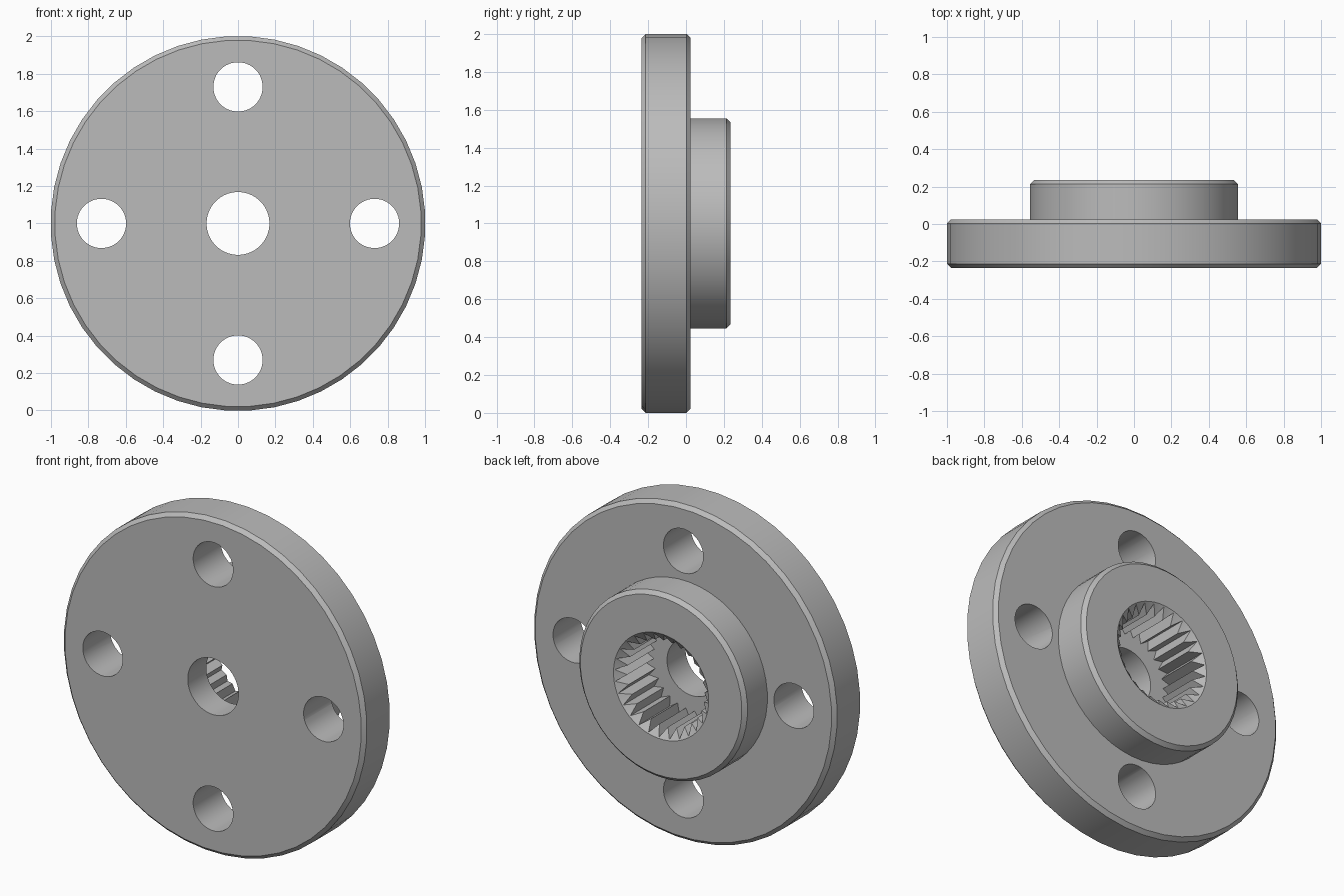
import bpy, bmesh, math

if "Cube" in bpy.data.objects:
    bpy.data.objects.remove(bpy.data.objects["Cube"], do_unlink=True)

steel = bpy.data.materials.new("light grey steel")
steel.use_nodes = True
GREY = (0.5, 0.5, 0.5, 1.0)
steel.diffuse_color = GREY
steel.node_tree.nodes["Principled BSDF"].inputs["Base Color"].default_value = GREY


def turned(name, profile, segments, x=0.0, z=1.0, tooth_ratio=1.0):
    """Closed solid turned about the y axis; odd points are scaled by tooth_ratio."""
    bm = bmesh.new()
    rings = []
    for radius, y in profile:
        ring = []
        for i in range(segments):
            a = 2 * math.pi * (i + 0.5) / segments
            r = radius * (tooth_ratio if i % 2 else 1.0)
            ring.append(bm.verts.new((x + r * math.cos(a), y, z + r * math.sin(a))))
        rings.append(ring)
    for low, high in zip(rings, rings[1:]):
        for i in range(segments):
            j = (i + 1) % segments
            bm.faces.new((low[i], low[j], high[j], high[i]))
    bm.faces.new(rings[0])
    bm.faces.new(rings[-1])
    bmesh.ops.recalc_face_normals(bm, faces=bm.faces)
    mesh = bpy.data.meshes.new(name)
    bm.to_mesh(mesh)
    bm.free()
    mesh.materials.append(steel)
    obj = bpy.data.objects.new(name, mesh)
    bpy.context.collection.objects.link(obj)
    return obj


FRONT, STEP, BACK = -0.235, 0.025, 0.235
RIM, HUB, BEVEL = 1.002, 0.556, 0.022

# Flange disc with a raised hub on the back, edges chamfered
flange = turned("hub_flange", [
    (RIM - BEVEL, FRONT), (RIM, FRONT + BEVEL),
    (RIM, STEP - BEVEL), (RIM - BEVEL, STEP),
    (HUB, STEP), (HUB, BACK - BEVEL), (HUB - BEVEL, BACK)], 48)

# Cutters: bore, four bolt holes, toothed socket and its lead-in chamfer
SOCKET, TOOTH, FLOOR, TEETH = 0.31, 0.255, -0.06, 28
cutters = [turned("bore_cutter", [(0.168, -0.4), (0.168, 0.4)], 48)]
for k in range(4):
    a = k * math.pi / 2
    cutters.append(turned("bolt_hole_cutter", [(0.132, -0.4), (0.132, 0.4)], 32,
                          0.73 * math.cos(a), 1 + 0.73 * math.sin(a)))
cutters.append(turned("socket_cutter", [(SOCKET, FLOOR), (SOCKET, 0.4)],
                      TEETH * 2, tooth_ratio=TOOTH / SOCKET))
cutters.append(turned("chamfer_cutter", [
    (TOOTH - 0.02, BACK - 0.06), (SOCKET + 0.005, BACK), (SOCKET + 0.005, 0.4)], 56))

bpy.ops.object.select_all(action='DESELECT')
flange.select_set(True)
bpy.context.view_layer.objects.active = flange
for cutter in cutters:
    cutter.hide_render = True
    cut = flange.modifiers.new("cut", 'BOOLEAN')
    cut.operation = 'DIFFERENCE'
    cut.solver = 'EXACT'
    cut.object = cutter
    bpy.ops.object.modifier_apply(modifier=cut.name)
    bpy.data.objects.remove(cutter, do_unlink=True)

# Smooth round walls, crisp edges
bpy.ops.object.shade_smooth_by_angle(angle=math.radians(25))
